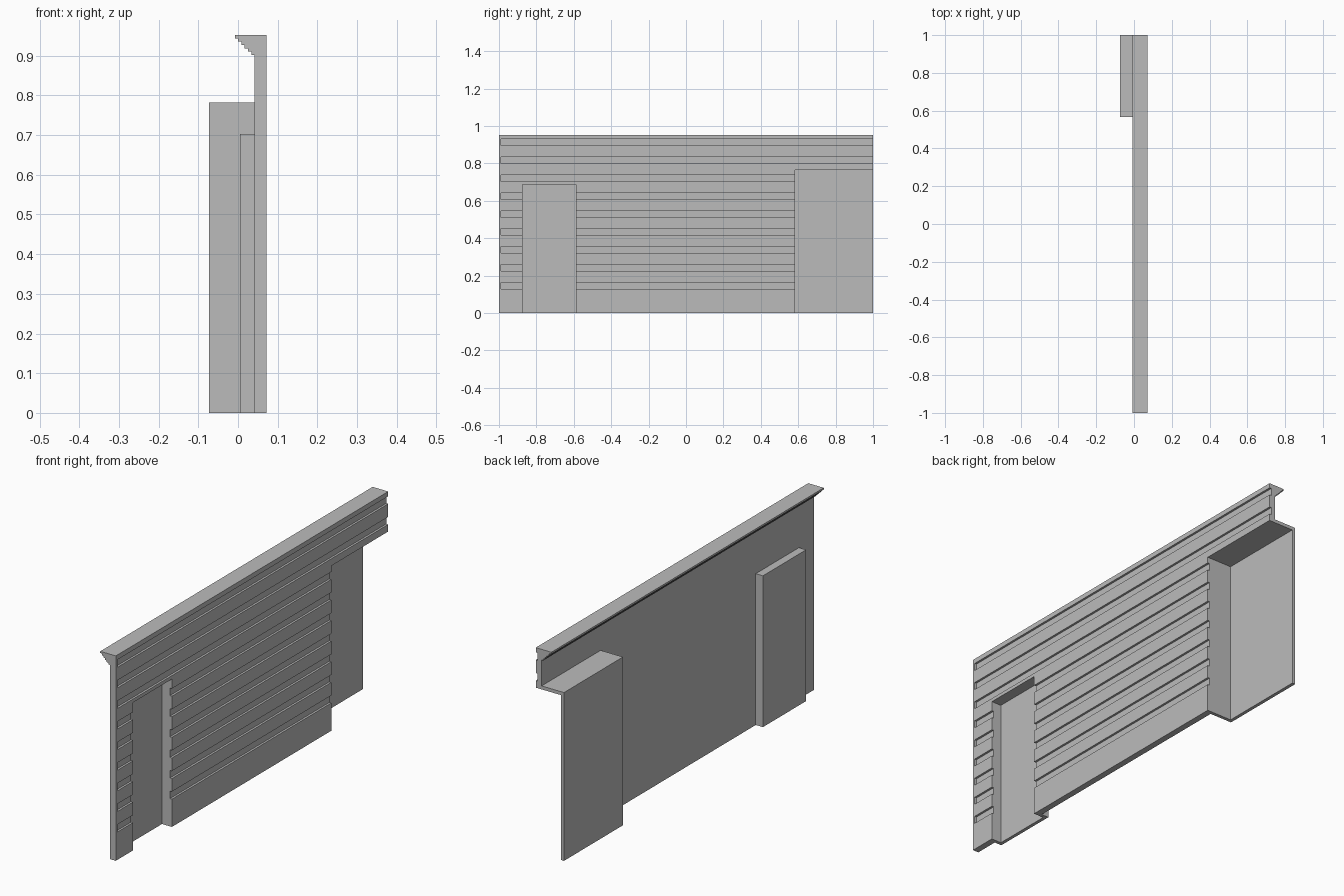
import bpy
import bmesh

cube = bpy.data.objects.get("Cube")
if cube:
    bpy.data.objects.remove(cube, do_unlink=True)

grey = bpy.data.materials.new("plain grey")
grey.use_nodes = True
grey.diffuse_color = (0.5, 0.5, 0.5, 1)
grey.node_tree.nodes["Principled BSDF"].inputs["Base Color"].default_value = (0.5, 0.5, 0.5, 1)


def extrude_y(name, profile, y0, y1):
    """Extrude an x-z outline along y."""
    bm = bmesh.new()
    face = bm.faces.new([bm.verts.new((x, y0, z)) for x, z in profile])
    moved = bmesh.ops.extrude_face_region(bm, geom=[face])["geom"]
    verts = [v for v in moved if isinstance(v, bmesh.types.BMVert)]
    bmesh.ops.translate(bm, verts=verts, vec=(0, y1 - y0, 0))
    bmesh.ops.recalc_face_normals(bm, faces=bm.faces)
    mesh = bpy.data.meshes.new(name)
    bm.to_mesh(mesh)
    bm.free()
    mesh.materials.append(grey)
    obj = bpy.data.objects.new(name, mesh)
    bpy.context.collection.objects.link(obj)
    return obj


def box(name, x, y, z):
    outline = [(x[0], z[0]), (x[1], z[0]), (x[1], z[1]), (x[0], z[1])]
    return extrude_y(name, outline, *y)


def cut(target, cutter):
    mod = target.modifiers.new(cutter.name, "BOOLEAN")
    mod.operation = "DIFFERENCE"
    mod.solver = "EXACT"
    mod.object = cutter
    cutter.hide_render = True
    cutter.hide_viewport = True
    cutter.display_type = "WIRE"


FRONT, BACK, TOP = 0.072, 0.042, 0.952
SHELL = 0.016

# Wall panel with horizontal grooves
wall = box("wall_panel", (BACK, FRONT), (-1, 1), (0, TOP))
for i in range(9):
    z = 0.129 + i * 0.0957
    cut(wall, box(f"groove_cutter_{i}", (FRONT - 0.01, 0.1), (-0.989, 1.1), (z, z + 0.035)))

# Recessed alcoves: thin shells behind openings in the wall
alcoves = [
    ("narrow_alcove", 0.005, (-0.889, -0.572), 0.703, False),
    ("end_alcove", -0.073, (0.567, 1), 0.782, True),
]
for name, x, (y0, y1), top, open_end in alcoves:
    shell = box(name, (x, BACK), (y0, y1), (0, top))
    inner_end = 1.1 if open_end else y1 - SHELL
    hollow = box(name + "_cutter", (x + SHELL, 0.1), (y0 + SHELL, inner_end), (-0.1, top - SHELL))
    cut(shell, hollow)
    cut(wall, hollow)

# Stepped cornice along the top of the back
STEPS, LIP = 6, -0.008
run = (BACK - LIP) / STEPS
profile = [(BACK, TOP), (LIP, TOP)]
for i in range(STEPS):
    z = TOP - (i + 1) * run
    profile += [(LIP + i * run, z), (LIP + (i + 1) * run, z)]
extrude_y("cornice", profile, -1, 1)
